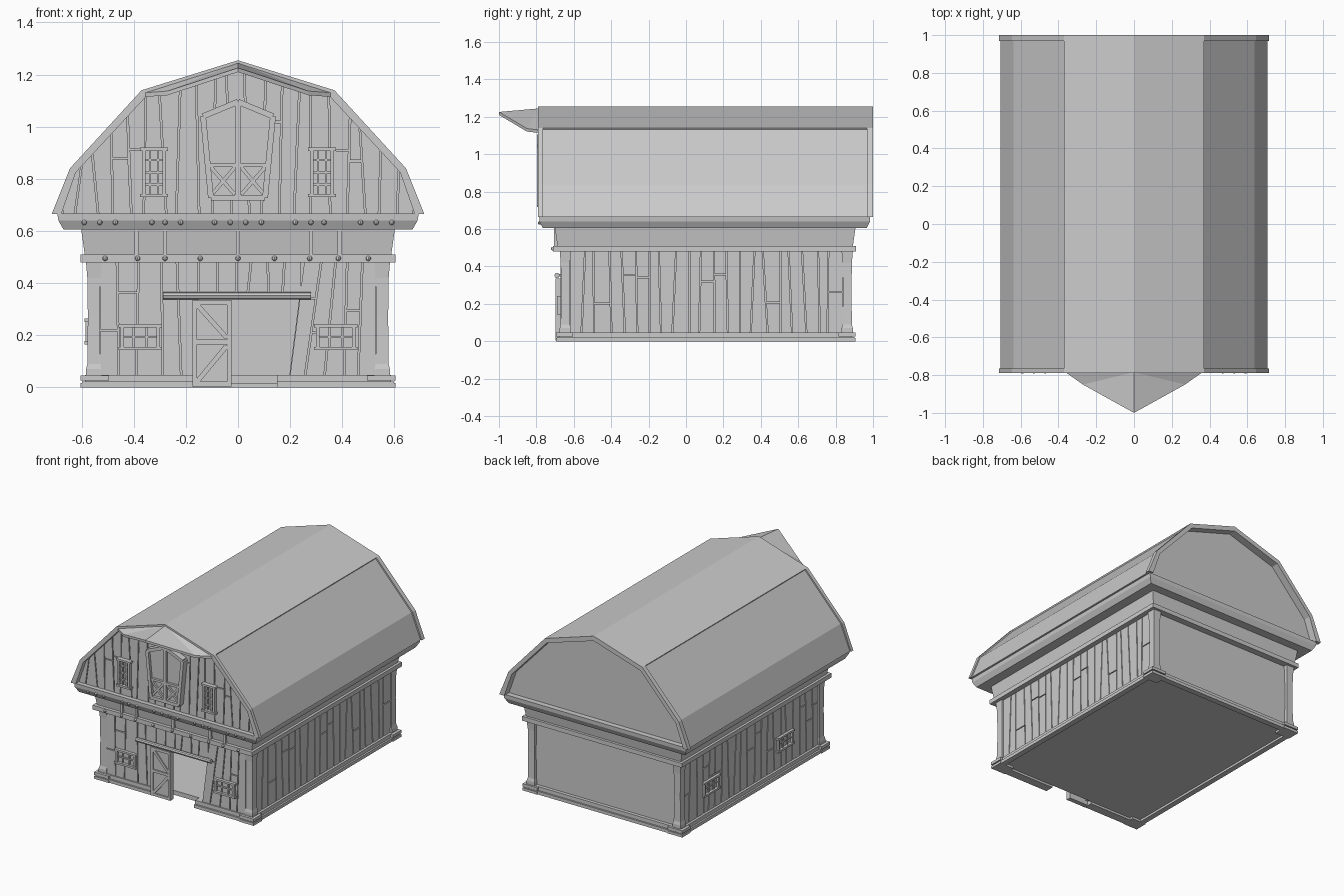
import bpy, bmesh, math, random
from mathutils import Vector

if "Cube" in bpy.data.objects:
    bpy.data.objects.remove(bpy.data.objects["Cube"])

random.seed(4)


def solid(bm, pts, axis, a, b):
    """Extrude a 2D outline along an axis: x uses (y,z), y uses (x,z), z uses (x,y)."""
    def at(p, d):
        return {'x': (d, p[0], p[1]), 'y': (p[0], d, p[1]), 'z': (p[0], p[1], d)}[axis]
    lo = [bm.verts.new(at(p, a)) for p in pts]
    hi = [bm.verts.new(at(p, b)) for p in pts]
    bm.faces.new(lo)
    bm.faces.new(hi[::-1])
    for i in range(len(pts)):
        j = (i + 1) % len(pts)
        bm.faces.new((lo[i], lo[j], hi[j], hi[i]))


def loft(bm, x, y, levels):
    """Stack of rectangles given as (z, half width, half depth)."""
    rings = [[bm.verts.new((x + i * hx, y + j * hy, z)) for i, j in ((-1, -1), (1, -1), (1, 1), (-1, 1))]
             for z, hx, hy in levels]
    bm.faces.new(rings[0])
    bm.faces.new(rings[-1])
    for p, q in zip(rings, rings[1:]):
        for i in range(4):
            bm.faces.new((p[i], p[i - 1], q[i - 1], q[i]))


def finish(name, bm):
    bmesh.ops.recalc_face_normals(bm, faces=bm.faces[:])
    me = bpy.data.meshes.new(name)
    bm.to_mesh(me)
    bm.free()
    ob = bpy.data.objects.new(name, me)
    bpy.context.collection.objects.link(ob)
    return ob


def part(name, *solids):
    bm = bmesh.new()
    for s in solids:
        solid(bm, *s)
    return finish(name, bm)


def rect(u0, u1, v0, v1):
    return [(u0, v0), (u1, v0), (u1, v1), (u0, v1)]


def box(x0, x1, y0, y1, z0, z1):
    return (rect(x0, x1, y0, y1), 'z', z0, z1)


def bar(p, q, w):
    p, q = Vector(p), Vector(q)
    d = (q - p).normalized() * w / 2
    n = Vector((-d.y, d.x))
    return [tuple(p + n), tuple(q + n), tuple(q - n), tuple(p - n)]


def mirror(half):
    return [(-x, z) for x, z in half[:0:-1]] + list(half)


# Roof profiles, from ridge to eave
OUT = [(0, 1.255), (.37, 1.14), (.645, .84), (.715, .665)]
INN = [(0, 1.222), (.355, 1.113), (.622, .825), (.678, .665)]


def gable_top(x):
    x = min(abs(x), .678)
    for (x0, z0), (x1, z1) in zip(INN, INN[1:]):
        if x <= x1:
            return z0 + (z1 - z0) * (x - x0) / (x1 - x0)


def planks(name, u0, u1, z0, top, axis, a, b, step=.07, kinks=(), lean=0):
    """Crooked boards with narrow gaps; some are split across. The first edge may lean."""
    n = max(2, round((u1 - u0) / step))
    cuts = []
    for i in range(n + 1):
        u = u0 + (u1 - u0) * i / n
        j = 0 if i in (0, n) else 1
        cuts.append((u + j * random.uniform(-.015, .015),
                     u + j * random.uniform(-.015, .015) + lean * (1 - i / n)))
    g, bm = .003, bmesh.new()
    for (b0, t0), (b1, t1) in zip(cuts, cuts[1:]):
        b0, t0, b1, t1 = b0 + g, t0 + g, b1 - g, t1 - g
        tops = [t1] + sorted((k for k in kinks if t0 < k < t1), reverse=True) + [t0]
        h = min(top(t0), top(t1)) - z0
        if h > .25 and random.random() < .4:
            f = random.uniform(.35, .75)
            zm = z0 + h * f
            m0, m1 = b0 + (t0 - b0) * f, b1 + (t1 - b1) * f
            solid(bm, [(b0, z0), (b1, z0), (m1, zm - g), (m0, zm - g)], axis, a, b)
            solid(bm, [(m0, zm + g), (m1, zm + g)] + [(t, top(t)) for t in tops], axis, a, b)
        else:
            solid(bm, [(b0, z0), (b1, z0)] + [(t, top(t)) for t in tops], axis, a, b)
    return finish(name, bm)


def window(name, u, z, w, h, cols, rows, axis, a, out):
    """Framed window with glazing bars, standing out from plane a."""
    f, u0, u1, z0, z1 = .013, u - w / 2, u + w / 2, z - h / 2, z + h / 2
    s = [(rect(u0, u1, z0, z1), axis, a, a + out * .3)]
    for e in (u0, u1 - f):
        s.append((rect(e, e + f, z0, z1), axis, a, a + out))
    for e in (z0, z1 - f):
        s.append((rect(u0 - .008, u1 + .008, e, e + f), axis, a, a + out * 1.15))
    for i in range(1, cols):
        c = u0 + w * i / cols
        s.append((rect(c - .004, c + .004, z0, z1), axis, a, a + out * .7))
    for i in range(1, rows):
        c = z0 + h * i / rows
        s.append((rect(u0, u1, c - .004, c + .004), axis, a, a + out * .7))
    return part(name, *s)


# Floor, and a plinth ring with a notch at the doorway
part("floor", box(-.57, .57, -.63, .88, .015, .045))
steps = []
for o, z0, z1 in ((0, 0, .022), (.012, .022, .048)):
    e = .598 - o
    steps += [box(-e, -.17, -.69 + o, -.63, z0, z1), box(.15, e, -.69 + o, -.63, z0, z1),
              box(-e, -.56, -.63, .9 - o, z0, z1), box(.56, e, -.63, .9 - o, z0, z1),
              box(-.56, .56, .86, .9 - o, z0, z1)]
part("plinth", *steps)
part("corner_blocks", *[box(x - .055, x + .055, y - .045, y + .045, z0, z1)
                        for x in (-.55, .55) for y in (-.65, .86) for z0, z1 in ((0, .018), (.026, .046))])

# Lower storey walls, hollow behind the open doorway
jamb = [(.195, .03), (.56, .03), (.56, .5), (.255, .5)]
part("walls", box(-.56, -.54, -.66, .865, .03, .5), box(.54, .56, -.66, .865, .03, .5),
     box(-.56, .56, .845, .865, .03, .5), box(-.56, -.15, -.66, -.64, .03, .5),
     (jamb, 'y', -.66, -.64), box(-.15, .255, -.66, -.64, .34, .5))
planks("front_planks_left", -.53, -.15, .048, lambda u: .485, 'y', -.66, -.67)
planks("front_planks_middle", -.15, .245, .34, lambda u: .485, 'y', -.66, -.67)
planks("front_planks_right", .197, .53, .048, lambda u: .485, 'y', -.66, -.67, lean=.055)
for n, s in (("left", -1), ("right", 1)):
    planks(n + "_side_planks", -.62, .84, .048, lambda u: .485, 'x', s * .56, s * .57)

# Slightly flared corner posts
bm = bmesh.new()
for x in (-.553, .553):
    for y in (-.645, .862):
        loft(bm, x, y, [(z, r, r) for z, r in ((.04, .03), (.07, .03), (.09, .025), (.27, .023), (.42, .025), (.48, .03))])
finish("corner_posts", bm)

# Beam, frieze with studs, and tapered cornice
part("beam", box(-.605, .605, -.71, .91, .48, .51))
bm = bmesh.new()
loft(bm, 0, .1025, [(.51, .588, .79), (.61, .602, .804)])
finish("frieze", bm)
part("frieze_studs", *[box(x - .008, x + .008, -.706, -.68, .51, .61) for x in (-.39, -.28, 0, .28, .39)])
bm = bmesh.new()
loft(bm, 0, .1, [(.605, .669, .866), (.64, .689, .883), (.667, .693, .885)])
finish("cornice", bm)

# Bolts on the beam and cornice
bm = bmesh.new()
spots = [(x, -.712, .495) for x in (-.51, -.385, -.28, -.145, 0, .14, .275, .385, .5)]
spots += [(s * x, -.782, .633) for s in (-1, 1) for x in (.59, .53, .47, .33, .28, .22, .09, .03)]
for p in spots:
    v = bmesh.ops.create_uvsphere(bm, u_segments=8, v_segments=6, radius=.01)['verts']
    bmesh.ops.translate(bm, vec=p, verts=v)
finish("bolts", bm)

# Roof: upper cap, slightly sunken lower slopes, raised end rims
part("roof_cap", (mirror(OUT[:2]) + mirror(INN[:2])[::-1], 'y', -.79, 1))
low = [(.364, 1.132), (.637, .836), (.706, .665)] + INN[:0:-1]
part("roof_lower_slopes", (low, 'y', -.78, .99), ([(-x, z) for x, z in low], 'y', -.78, .99))
rim = mirror(OUT) + mirror(INN)[::-1]
part("roof_end_rims", (rim, 'y', -.79, -.765), (rim, 'y', .968, 1))

# Pointed hay hood at the front
bm = bmesh.new()
for s in (-1, 1):
    pts = [(0, -.785, 1.245), (0, -1, 1.226), (s * .27, -.85, 1.137), (s * .362, -.785, 1.13)]
    t = [bm.verts.new(p) for p in pts]
    b = [bm.verts.new((p[0], p[1], p[2] - .016)) for p in pts]
    for v in (t, b):
        bm.faces.new((v[0], v[1], v[2]))
        bm.faces.new((v[0], v[2], v[3]))
    for i in (1, 2):
        bm.faces.new((t[i], t[i + 1], b[i + 1], b[i]))
bmesh.ops.remove_doubles(bm, verts=bm.verts[:], dist=.0001)
finish("hay_hood", bm)

# Gable walls, set back inside the roof ends
part("gables", (mirror(INN), 'y', -.742, -.725), (mirror(INN), 'y', .93, .948))
planks("gable_planks", -.675, .675, .667, gable_top, 'y', -.742, -.755, .064, (-.622, -.355, 0, .355, .622))

# Loft door: two flared leaves with crossed lower panels
parts = []
for s in (-1, 1):
    leaf = [(0, .728), (s * .104, .728), (s * .134, 1.04), (0, 1.096)]
    parts.append((leaf, 'y', -.745, -.778))
    for p, q in zip(leaf, leaf[1:] + leaf[:1]):
        parts.append((bar(p, q, .022), 'y', -.745, -.797))
    parts.append((rect(min(0, s * .113), max(0, s * .113), .845, .86), 'y', -.745, -.793))
    for p, q in (((.012, .74), (.104, .845)), ((.012, .845), (.1, .74))):
        parts.append((bar((s * p[0], p[1]), (s * q[0], q[1]), .014), 'y', -.745, -.79))
part("loft_door", *parts)

# Sliding door on its rail
x0, x1, z0, z1, f = -.175, -.025, .004, .335, .018
part("sliding_door", (rect(x0, x1, z0, z1), 'y', -.665, -.688),
     *[(rect(e, e + f, z0, z1), 'y', -.665, -.698) for e in (x0, x1 - f)],
     *[(rect(x0, x1, e, e + f), 'y', -.665, -.697) for e in (z0, .165, z1 - f)],
     (bar((x0 + f, z1 - f), (x1 - f, .19), .018), 'y', -.665, -.695),
     (bar((x0 + f, z0 + f), (x1 - f, .16), .018), 'y', -.665, -.695))
rail = [(-.69 + .014 * math.cos(a), .352 + .014 * math.sin(a)) for a in [math.tau * i / 8 for i in range(8)]]
part("door_rail", (rail, 'x', -.288, .28), *[box(x, x + .02, -.69, -.66, .345, .36) for x in (-.26, .23)])

# Windows
for n, s in (("left", -1), ("right", 1)):
    window("loft_window_" + n, s * .322, .825, .09, .19, 3, 4, 'y', -.75, -.03)
    window("lower_window_" + n, s * .375, .193, .15, .1, 3, 2, 'y', -.665, -.022)
for n, y in (("front", -.25), ("back", .55)):
    window("side_window_" + n, y, .215, .16, .1, 3, 2, 'x', -.563, -.022)
